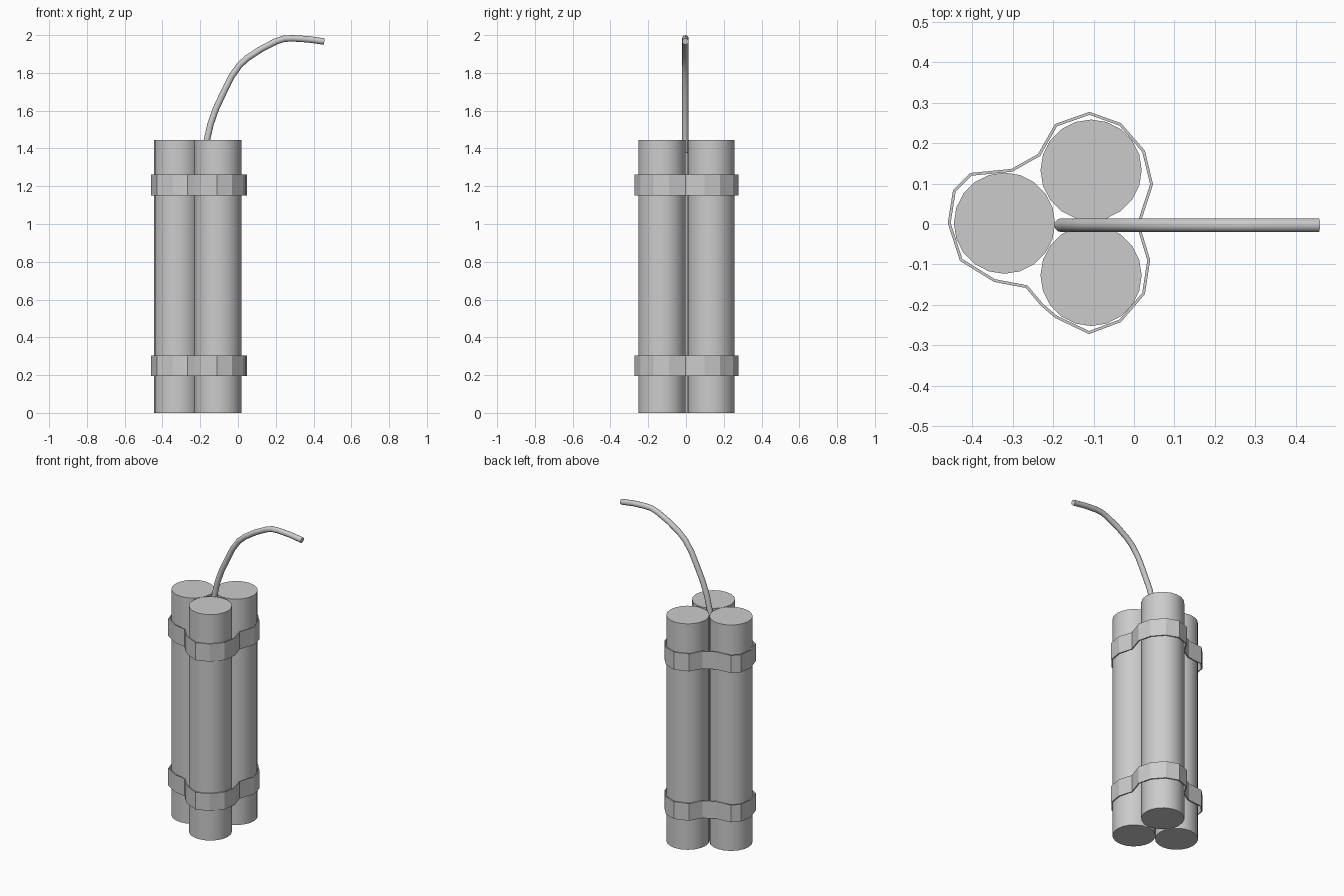
import bpy, bmesh, math

if "Cube" in bpy.data.objects:
    bpy.data.objects.remove(bpy.data.objects["Cube"])


def add_object(name, bm, smooth=True):
    bmesh.ops.recalc_face_normals(bm, faces=bm.faces)
    mesh = bpy.data.meshes.new(name)
    bm.to_mesh(mesh)
    bm.free()
    obj = bpy.data.objects.new(name, mesh)
    bpy.context.collection.objects.link(obj)
    if smooth:
        bpy.ops.object.select_all(action='DESELECT')
        obj.select_set(True)
        bpy.context.view_layer.objects.active = obj
        bpy.ops.object.shade_smooth_by_angle(angle=math.radians(35))
    return obj


# Three upright sticks
HEIGHT, RADIUS = 1.445, 0.125
for i, (x, y) in enumerate([(-0.32, 0.002), (-0.106, 0.133), (-0.106, -0.127)]):
    bm = bmesh.new()
    bmesh.ops.create_cone(bm, cap_ends=True, segments=20,
                          radius1=RADIUS, radius2=RADIUS, depth=HEIGHT)
    bmesh.ops.translate(bm, verts=bm.verts, vec=(x, y, HEIGHT / 2))
    add_object(f"stick_{i + 1}", bm)

# Straps: thin hand-wrapped outline around the bundle (clockwise from the back)
OUTLINE = [(-0.11, 0.277), (-0.032, 0.249), (0.027, 0.181), (0.047, 0.098),
           (0.014, -0.003), (0.04, -0.089), (0.027, -0.173), (-0.032, -0.242),
           (-0.111, -0.272), (-0.195, -0.232), (-0.23, -0.202), (-0.267, -0.158),
           (-0.346, -0.143), (-0.43, -0.091), (-0.460, 0.002), (-0.447, 0.084),
           (-0.405, 0.126), (-0.303, 0.136), (-0.237, 0.173), (-0.195, 0.247)]


def inset(points, t):
    """Offset a clockwise outline inward by t with mitred corners."""
    result = []
    n = len(points)
    for i, (x, y) in enumerate(points):
        px, py = points[i - 1]
        qx, qy = points[(i + 1) % n]
        a = math.atan2(y - py, x - px) - math.pi / 2
        b = math.atan2(qy - y, qx - x) - math.pi / 2
        nx, ny = math.cos(a) + math.cos(b), math.sin(a) + math.sin(b)
        s = 2 * t / (nx * nx + ny * ny)
        result.append((x + nx * s, y + ny * s))
    return result


INNER = inset(OUTLINE, 0.007)
for name, z0, z1 in [("lower_strap", 0.195, 0.305), ("upper_strap", 1.15, 1.262)]:
    bm = bmesh.new()
    loops = [[bm.verts.new((x, y, z)) for x, y in pts]
             for pts, z in [(OUTLINE, z0), (OUTLINE, z1), (INNER, z1), (INNER, z0)]]
    n = len(OUTLINE)
    for k in range(4):
        a, b = loops[k], loops[(k + 1) % 4]
        for i in range(n):
            j = (i + 1) % n
            bm.faces.new((a[i], a[j], b[j], b[i]))
    add_object(name, bm, smooth=False)

# Fuse: bent tube swept in the xz plane
PATH = [(-0.180, 1.38), (-0.164, 1.447), (-0.145, 1.53), (-0.117, 1.61),
        (-0.07, 1.71), (-0.035, 1.78), (0.008, 1.841), (0.05, 1.879),
        (0.125, 1.928), (0.20, 1.966), (0.245, 1.981), (0.29, 1.983),
        (0.37, 1.978), (0.457, 1.966)]
FUSE_R, SIDES, FUSE_Y = 0.017, 12, -0.003
bm = bmesh.new()
rings = []
for i, (x, z) in enumerate(PATH):
    p, q = PATH[max(i - 1, 0)], PATH[min(i + 1, len(PATH) - 1)]
    a = math.atan2(q[1] - p[1], q[0] - p[0])
    ring = []
    for k in range(SIDES):
        t = 2 * math.pi * k / SIDES
        u, v = FUSE_R * math.cos(t), FUSE_R * math.sin(t)
        ring.append(bm.verts.new((x - u * math.sin(a), FUSE_Y + v, z + u * math.cos(a))))
    rings.append(ring)
for a, b in zip(rings, rings[1:]):
    for k in range(SIDES):
        j = (k + 1) % SIDES
        bm.faces.new((a[k], a[j], b[j], b[k]))
bm.faces.new(rings[0])
bm.faces.new(rings[-1])
add_object("fuse", bm)
